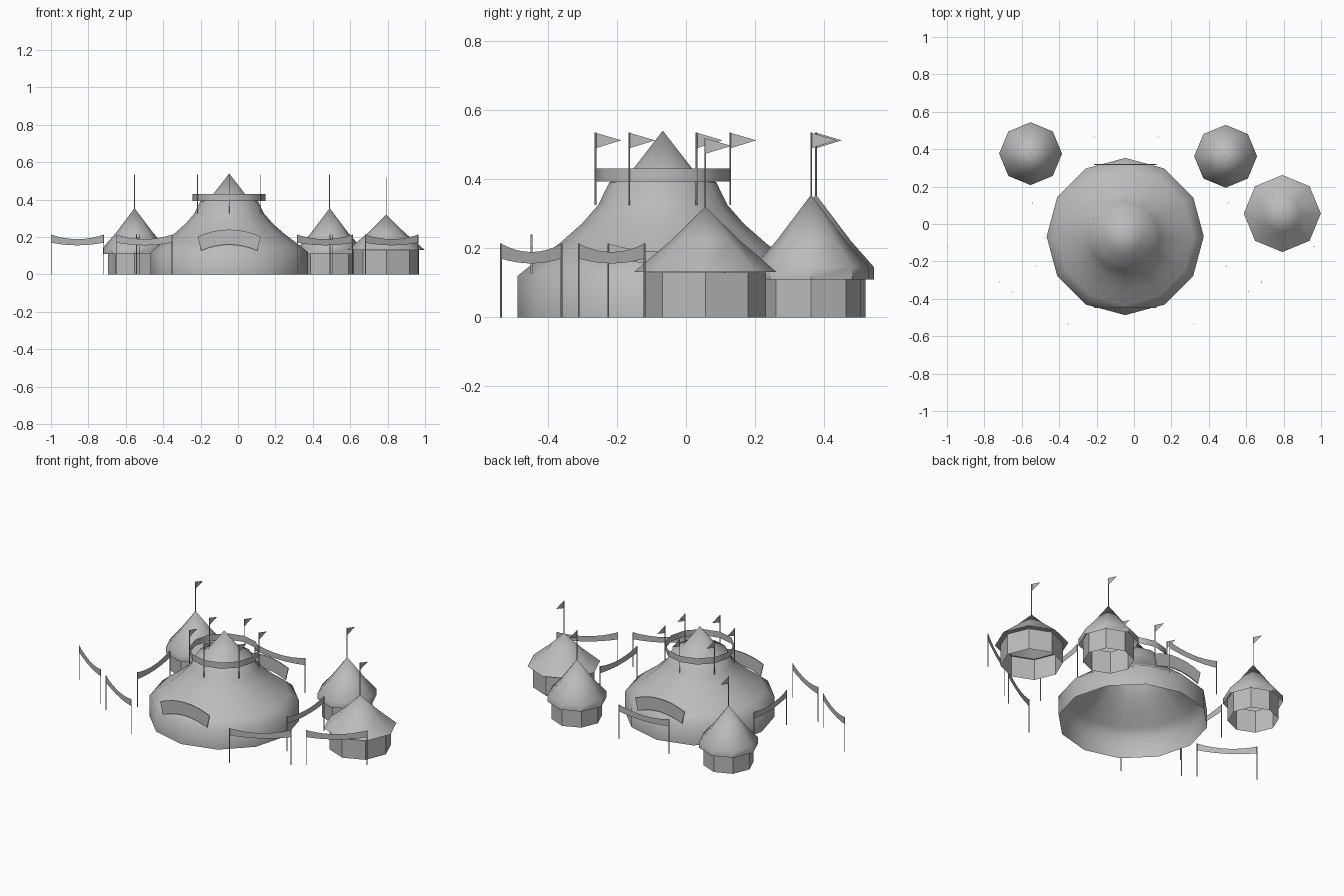
import bpy, bmesh, math
from mathutils import Vector

cube = bpy.data.objects.get("Cube")
if cube:
    bpy.data.objects.remove(cube, do_unlink=True)

canvas = bpy.data.materials.new("grey_canvas")
canvas.use_nodes = True
GREY = (0.5, 0.5, 0.5, 1)
canvas.diffuse_color = GREY
canvas.node_tree.nodes["Principled BSDF"].inputs["Base Color"].default_value = GREY


def finish(name, bm, angle=None, outward=True):
    """Turn a bmesh into a named object, smooth-shaded up to an angle."""
    bmesh.ops.remove_doubles(bm, verts=bm.verts, dist=1e-5)
    if outward:
        bmesh.ops.recalc_face_normals(bm, faces=bm.faces)
    mesh = bpy.data.meshes.new(name)
    bm.to_mesh(mesh)
    bm.free()
    mesh.materials.append(canvas)
    ob = bpy.data.objects.new(name, mesh)
    bpy.context.collection.objects.link(ob)
    if angle:
        bpy.ops.object.select_all(action='DESELECT')
        ob.select_set(True)
        bpy.context.view_layer.objects.active = ob
        bpy.ops.object.shade_smooth_by_angle(angle=math.radians(angle))
    return ob


def lathe(name, centre, profile, sides, angle):
    """Spin a (radius, height) profile about a vertical axis."""
    bm = bmesh.new()
    cx, cy = centre
    rings = []
    for r, z in profile:
        if r == 0:
            rings.append([bm.verts.new((cx, cy, z))] * sides)
            continue
        turns = [math.tau * i / sides for i in range(sides)]
        rings.append([bm.verts.new((cx + r * math.cos(t), cy + r * math.sin(t), z))
                      for t in turns])
    for low, high in zip(rings, rings[1:]):
        for i in range(sides):
            j = (i + 1) % sides
            corners = [low[i], low[j], high[j], high[i]]
            bm.faces.new(list(dict.fromkeys(corners)))
    return finish(name, bm, angle, outward=False)


def strip(name, top, bottom, depth=0):
    """Band between two rows of points, with optional thickness along y."""
    bm = bmesh.new()
    a = [bm.verts.new(p) for p in top]
    b = [bm.verts.new(p) for p in bottom]
    for i in range(len(a) - 1):
        bm.faces.new((b[i], b[i + 1], a[i + 1], a[i]))
    if depth:
        grown = bmesh.ops.extrude_face_region(bm, geom=bm.faces[:])
        moved = [g for g in grown["geom"] if isinstance(g, bmesh.types.BMVert)]
        bmesh.ops.translate(bm, verts=moved, vec=(0, depth, 0))
    return finish(name, bm)


def pole(name, x, y, low, high):
    bm = bmesh.new()
    bmesh.ops.create_cone(bm, cap_ends=True, segments=6, radius1=0.0025,
                          radius2=0.0025, depth=high - low)
    bmesh.ops.translate(bm, verts=bm.verts, vec=(x, y, (low + high) / 2))
    return finish(name, bm)


def flag(name, x, y, low, high):
    """Pole carrying a triangular pennant that flies towards the back."""
    pole(name + "_pole", x, y, low, high)
    bm = bmesh.new()
    bm.faces.new([bm.verts.new(p) for p in
                  ((x, y, high), (x, y, high - 0.045), (x, y + 0.075, high - 0.022))])
    finish(name + "_pennant", bm, outward=False)


# Main tent: wall, flared roof and peak, then the crown band
MAIN = (-0.047, -0.067)
lathe("main_tent", MAIN,
      [(0.42, 0), (0.42, 0.12), (0.365, 0.165), (0.3, 0.213), (0.235, 0.27),
       (0.187, 0.325), (0.155, 0.39), (0.093, 0.42), (0, 0.54)], 12, 65)
lathe("crown_band", MAIN, [(0.195, 0.393), (0.195, 0.431)], 12, 40)

# Six pennants around the crown
for i in range(6):
    t = math.radians(30 + 60 * i)
    flag(f"crown_flag_{i + 1}", MAIN[0] + 0.195 * math.cos(t),
         MAIN[1] + 0.195 * math.sin(t), 0.325, 0.534)

# Arched signs over the front and back entrances
for side, name in ((-1, "front_arch_sign"), (1, "back_arch_sign")):
    y = MAIN[1] + side * 0.383
    steps = [i / 4 - 1 for i in range(9)]
    strip(name,
          [(MAIN[0] + 0.168 * u, y, 0.24 - 0.037 * u * u) for u in steps],
          [(MAIN[0] + 0.15 * u, y, 0.16 - 0.033 * u * u) for u in steps], 0.006)

# Two tents with a hanging valance
for name, spot in (("back_right_tent", (-0.553, 0.376)),
                   ("back_left_tent", (0.49, 0.362))):
    lathe(name + "_wall", spot, [(0.143, 0), (0.143, 0.14)], 8, 40)
    lathe(name + "_roof", spot,
          [(0.168, 0.11), (0.168, 0.145), (0.1, 0.222), (0, 0.355)], 8, 40)
    flag(name + "_flag", *spot, 0.34, 0.534)

# Wider side tent with flat eaves
SIDE = (0.793, 0.056)
lathe("side_tent_wall", SIDE, [(0.175, 0), (0.175, 0.13)], 8, 40)
lathe("side_tent_roof", SIDE,
      [(0.17, 0.131), (0.206, 0.131), (0.1, 0.222), (0, 0.32)], 8, 40)
flag("side_tent_flag", *SIDE, 0.31, 0.518)

# Sagging banners between posts, mirrored across the middle of the grounds
MID = -0.018
spans = {"outer": ((0.98, -0.12), (0.7, -0.31)),
         "front": ((0.63, -0.36), (0.335, -0.535)),
         "inner": ((0.51, -0.225), (0.525, 0.112))}
banners = [(f"{name}_{word}", [(MID + s * x, y) for x, y in ends])
           for name, ends in spans.items() for s, word in ((1, "left"), (-1, "right"))]
banners.append(("back", [(-0.21, 0.465), (0.13, 0.465)]))
for name, ends in banners:
    a, b = (Vector((x, y, 0)) for x, y in ends)
    top, bottom = [], []
    for i in range(9):
        f = i / 8
        bow = 4 * f * (1 - f)
        p = a.lerp(b, f)
        top.append(p + Vector((0, 0, 0.213 - 0.024 * bow)))
        bottom.append(p + Vector((0, 0, 0.17 - 0.014 * bow)))
    strip(name + "_banner", top, bottom)
    for k, p in enumerate((a, b)):
        pole(f"{name}_post_{k + 1}", p.x, p.y, 0, 0.213)
